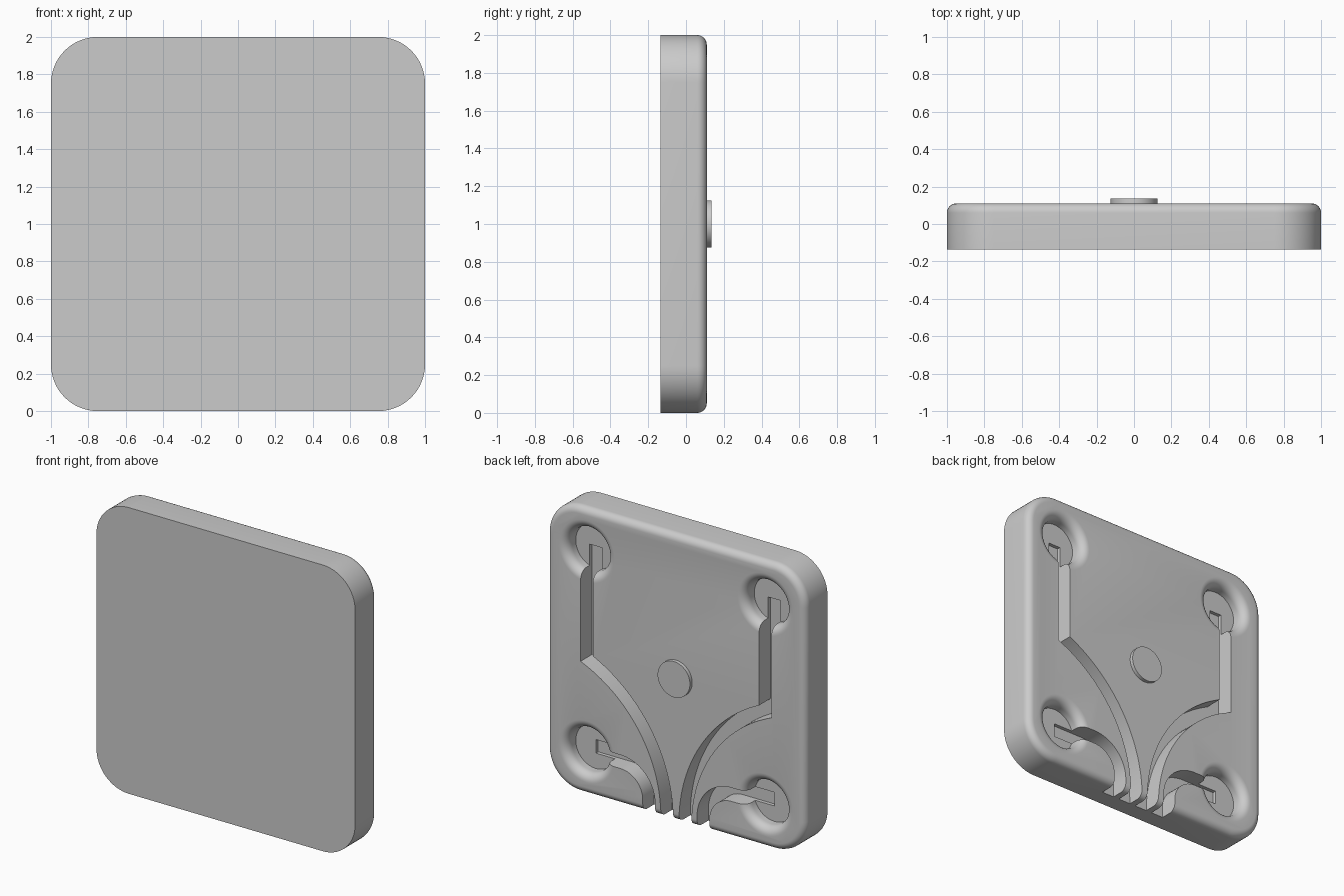
import bpy, bmesh
from math import sin, cos, pi, acos

cube = bpy.data.objects.get("Cube")
if cube:
    bpy.data.objects.remove(cube)

FRONT, BACK = -0.135, 0.11   # plate faces along y
FILLET = 0.05                # rounded back rim
HOLE_X, HOLE_Z = 0.69, 0.7   # hole offsets from the plate centre
GROOVE_W, GROOVE_D = 0.095, 0.125

grey = bpy.data.materials.new("light_grey")
grey.use_nodes = True
grey.diffuse_color = (0.6, 0.6, 0.6, 1)
grey.node_tree.nodes["Principled BSDF"].inputs["Base Color"].default_value = (0.6, 0.6, 0.6, 1)


def stack(name, loops):
    """Closed solid from a stack of matching point loops."""
    bm = bmesh.new()
    rings = [[bm.verts.new(p) for p in loop] for loop in loops]
    bm.faces.new(rings[0])
    bm.faces.new(rings[-1])
    for a, b in zip(rings, rings[1:]):
        for i in range(len(a)):
            j = (i + 1) % len(a)
            bm.faces.new((a[i], a[j], b[j], b[i]))
    bmesh.ops.recalc_face_normals(bm, faces=bm.faces)
    mesh = bpy.data.meshes.new(name)
    bm.to_mesh(mesh)
    bm.free()
    mesh.materials.append(grey)
    obj = bpy.data.objects.new(name, mesh)
    bpy.context.collection.objects.link(obj)
    return obj


def rounded_square(inset, y, steps=16):
    r = 0.25 - inset
    pts = []
    for q, (sx, sz) in enumerate([(1, 1), (-1, 1), (-1, -1), (1, -1)]):
        for k in range(steps + 1):
            a = (q + k / steps) * pi / 2
            pts.append((0.75 * sx + r * cos(a), y, 1 + 0.75 * sz + r * sin(a)))
    return pts


def circle(x, z, r, y, n=64):
    return [(x + r * cos(2 * pi * k / n), y, z + r * sin(2 * pi * k / n)) for k in range(n)]


def arc(cx, cz, r, a0, a1, n=24):
    return [(cx + r * cos(a0 + (a1 - a0) * k / n), cz + r * sin(a0 + (a1 - a0) * k / n))
            for k in range(n + 1)]


def groove(name, path, side):
    """Channel cutter: offset the path both ways with mitred joints."""
    left, right = [], []
    for i, (x, z) in enumerate(path):
        normals = []
        for a, b in ((i - 1, i), (i, i + 1)):
            if a >= 0 and b < len(path):
                dx, dz = path[b][0] - path[a][0], path[b][1] - path[a][1]
                d = (dx * dx + dz * dz) ** 0.5
                normals.append((-dz / d, dx / d))
        nx = sum(n[0] for n in normals) / len(normals)
        nz = sum(n[1] for n in normals) / len(normals)
        s = GROOVE_W / 2 / (nx * nx + nz * nz)
        left.append((x + nx * s, z + nz * s))
        right.append((x - nx * s, z - nz * s))
    outline = left + right[::-1]
    return stack(name, [[(side * x, y, z) for x, z in outline]
                        for y in (BACK - GROOVE_D, BACK + 0.1)])


# Plate with a filleted back rim
rim = [(FILLET * (1 - cos(t * pi / 16)), BACK - FILLET + FILLET * sin(t * pi / 16))
       for t in range(9)]
plate = stack("plate", [rounded_square(0, FRONT)] + [rounded_square(i, y) for i, y in rim])

# Flared round holes, one near each corner
cutters = []
flare = [(0.155, -0.1)] + [(0.215 - 0.06 * cos(t * pi / 16), -0.06 + 0.06 * sin(t * pi / 16))
                           for t in range(9)] + [(0.215, 0.05)]
for side in (-1, 1):
    for level in (-1, 1):
        cutters.append(stack("hole_cutter", [circle(side * HOLE_X, 1 + level * HOLE_Z, r, BACK + y)
                                             for r, y in flare]))

# Channels from the holes to the bottom edge
kink = 0.95
run = HOLE_X - 0.07
big = (run * run + kink * kink) / (2 * run)
bend = acos((HOLE_X - 0.07 - big) / big)
upper = [(0.07, -0.1)] + arc(0.07 + big, 0, big, pi, bend, 32) + [(HOLE_X, 1 + HOLE_Z)]
lower = [(0.21, -0.1)] + arc(0.43, 0.08, 0.22, pi, pi / 2) + [(HOLE_X, 1 - HOLE_Z)]
for side in (-1, 1):
    cutters.append(groove("upper_groove_cutter", upper, side))
    cutters.append(groove("lower_groove_cutter", lower, side))

for cutter in cutters:
    cutter.hide_render = True
    mod = plate.modifiers.new("cut", "BOOLEAN")
    mod.operation = "DIFFERENCE"
    mod.solver = "EXACT"
    mod.object = cutter

# Bake the cuts and drop the cutters
bpy.context.view_layer.update()
baked = bpy.data.meshes.new_from_object(plate.evaluated_get(bpy.context.evaluated_depsgraph_get()))
plate.modifiers.clear()
plate.data = baked
for cutter in cutters:
    bpy.data.objects.remove(cutter)

# Raised round button in the middle of the back
button = stack("centre_button", [circle(0, 1, 0.125, BACK - 0.01), circle(0, 1, 0.125, 0.135)])

bpy.ops.object.select_all(action="DESELECT")
for obj in (plate, button):
    obj.select_set(True)
bpy.context.view_layer.objects.active = plate
bpy.ops.object.shade_smooth_by_angle()
